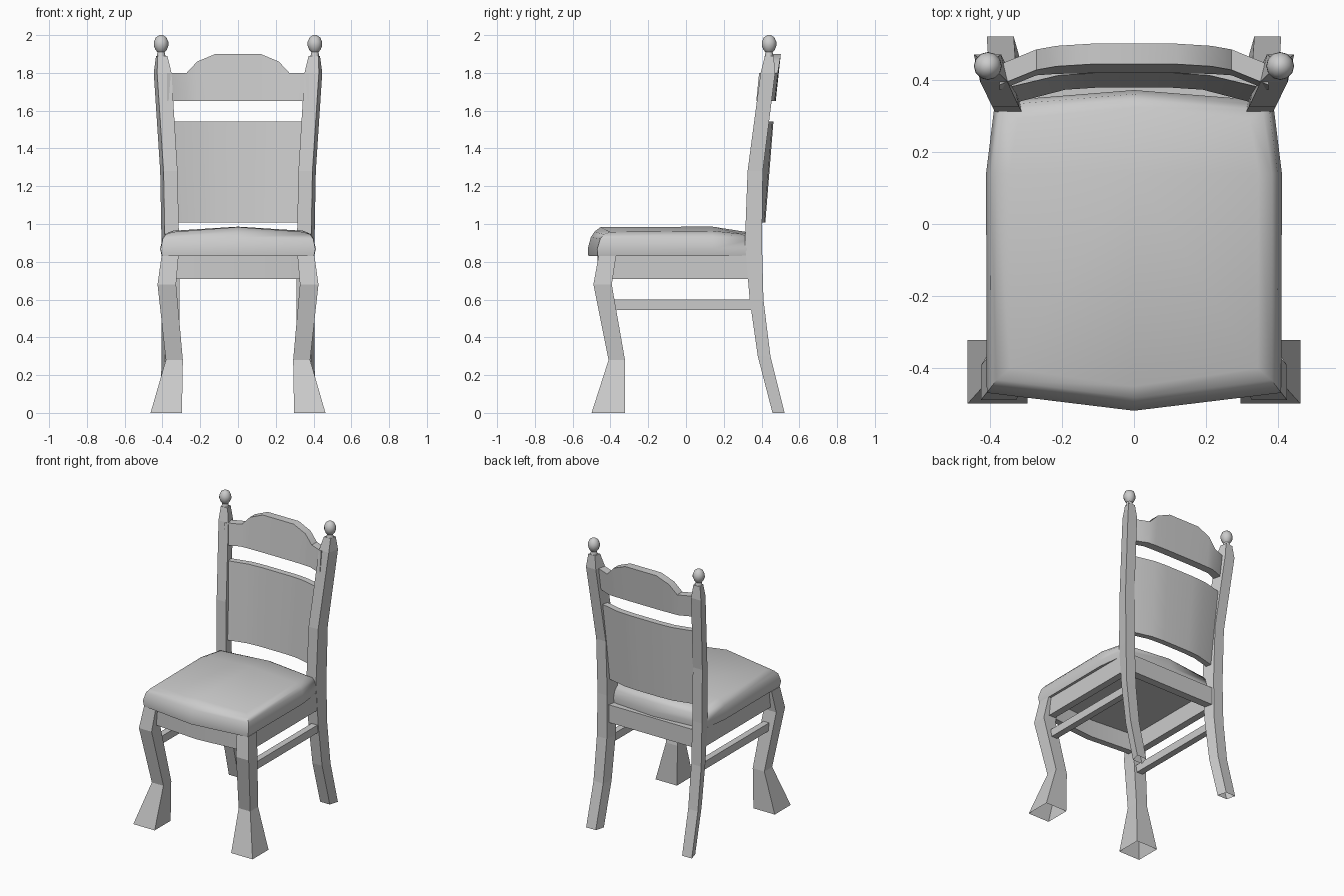
import bpy, bmesh, math

if "Cube" in bpy.data.objects:
    bpy.data.objects.remove(bpy.data.objects["Cube"])


def finish(name, bm, mirror=False, smooth=None):
    bmesh.ops.recalc_face_normals(bm, faces=bm.faces[:])
    me = bpy.data.meshes.new(name)
    bm.to_mesh(me)
    bm.free()
    ob = bpy.data.objects.new(name, me)
    bpy.context.collection.objects.link(ob)
    if smooth:
        bpy.ops.object.select_all(action='DESELECT')
        ob.select_set(True)
        bpy.context.view_layer.objects.active = ob
        bpy.ops.object.shade_smooth_by_angle(angle=math.radians(smooth))
    if mirror:
        ob.modifiers.new("Mirror", 'MIRROR').use_mirror_merge = False
    return ob


def loft(rings, cap_start=True, cap_end=True):
    """Skin a list of closed rings with quads."""
    bm = bmesh.new()
    vs = [[bm.verts.new(p) for p in r] for r in rings]
    n = len(vs[0])
    for a, b in zip(vs, vs[1:]):
        for i in range(n):
            j = (i + 1) % n
            bm.faces.new((a[i], a[j], b[j], b[i]))
    if cap_start:
        bm.faces.new(vs[0])
    if cap_end:
        bm.faces.new(vs[-1])
    return bm, vs


def box(name, x0, x1, y0, y1, z0, z1, mirror=False):
    ring = lambda z: [(x0, y0, z), (x1, y0, z), (x1, y1, z), (x0, y1, z)]
    return finish(name, loft([ring(z0), ring(z1)])[0], mirror)


# Front legs: z, inner x, outer x, front y, back y
front = [(0, .297, .463, -.5, -.323), (.28, .292, .382, -.41, -.323),
         (.68, .328, .426, -.49, -.393), (.83, .315, .405, -.463, -.37)]
rings = [[(a, f, z), (b, f, z), (b, k, z), (a, k, z)] for z, a, b, f, k in front]
finish("front_leg", loft(rings, cap_start=False)[0], True)

# Back legs and posts, section slightly skewed inward at the front
back = [(0, .335, .41, .458, .522), (.3, .33, .405, .38, .447),
        (.6, .328, .405, .337, .41), (.9, .33, .405, .312, .402),
        (1.28, .338, .412, .326, .407), (1.8, .37, .446, .395, .472),
        (1.89, .382, .434, .418, .464)]
rings = []
for z, a, b, f, k in back:
    s = .018 if z < 1.85 else .008
    rings.append([(a - s, f, z), (b - s, f, z), (b, k, z), (a, k, z)])
finish("back_leg", loft(rings, cap_start=False)[0], True)

# Turned knobs on the posts: radius, z
profile = [(.024, 1.885), (.019, 1.91), (.03, 1.922), (.039, 1.945),
           (.038, 1.965), (.028, 1.988), (.01, 2.0)]
rings = [[(.407 + r * math.cos(t * math.pi / 6), .44 + r * math.sin(t * math.pi / 6), z)
          for t in range(12)] for r, z in profile]
finish("finial", loft(rings)[0], True, 50)

# Padded seat: inset x, inset y, heights at front, corner, side, back corner, back
layers = [(.008, .003, .83, .83, .83, .83, .83),
          (0, 0, .868, .868, .868, .868, .868),
          (.012, .016, .93, .922, .925, .915, .925),
          (.028, .036, .96, .945, .948, .935, .945),
          (.065, .068, .984, .958, .964, .947, .957)]
rings = []
for ix, iy, *z in layers:
    half = [(0, -.52 + iy, z[0]), (.41 - ix, -.47 + iy, z[1]), (.412 - ix, .14, z[2]),
            (.387 - ix, .342 - iy * .7, z[3]), (0, .373 - iy * .7, z[4])]
    rings.append(half + [(-x, y, h) for x, y, h in half[3:0:-1]])
bm, vs = loft(rings, cap_end=False)
mid = bm.verts.new((0, .14, .986))
top = vs[-1]
for i in (0, 4):
    bm.faces.new((mid, top[i], top[(i + 1) % 8], top[(i + 2) % 8]))
    bm.faces.new((mid, top[(i - 2) % 8], top[(i - 1) % 8], top[i]))
finish("seat", bm, smooth=60)

# Seat frame: side, back and bowed front aprons
box("side_apron", .335, .385, -.39, .33, .708, .832, True)
box("back_apron", -.335, .335, .335, .39, .708, .832)
rings = [[(x, y, .708), (x, y + .045, .708), (x, y + .045, .832), (x, y, .832)]
         for x, y in ((-.335, -.44), (0, -.468), (.335, -.44))]
finish("front_apron", loft(rings)[0], smooth=30)

# Side stretchers
box("side_stretcher", .335, .38, -.41, .36, .545, .6, True)

# Curved back panel: x, backward offset
rings = []
for x, d in ((-1, -.042), (-.58, -.006), (-.3, 0), (.3, 0), (.58, -.006), (1, -.042)):
    xb, xt = x * .33, x * .36
    rings.append([(xb, .38 + d, 1.008), (xb, .42 + d, 1.008),
                  (xt, .463 + d, 1.543), (xt, .42 + d, 1.543)])
finish("back_panel", loft(rings)[0], smooth=30)

# Arched crest rail: x, top z, backward offset
half = [(.375, 1.8, -.048), (.272, 1.8, -.006), (.216, 1.86, -.002), (.12, 1.9, 0)]
rings = []
for x, zt, d in [(-x, z, d) for x, z, d in half] + half[::-1]:
    lean = (zt - 1.65) * .1
    rings.append([(x, .42 + d, 1.65), (x, .475 + d, 1.65),
                  (x, .477 + lean + d, zt), (x, .42 + lean + d, zt)])
finish("crest_rail", loft(rings)[0], smooth=30)
